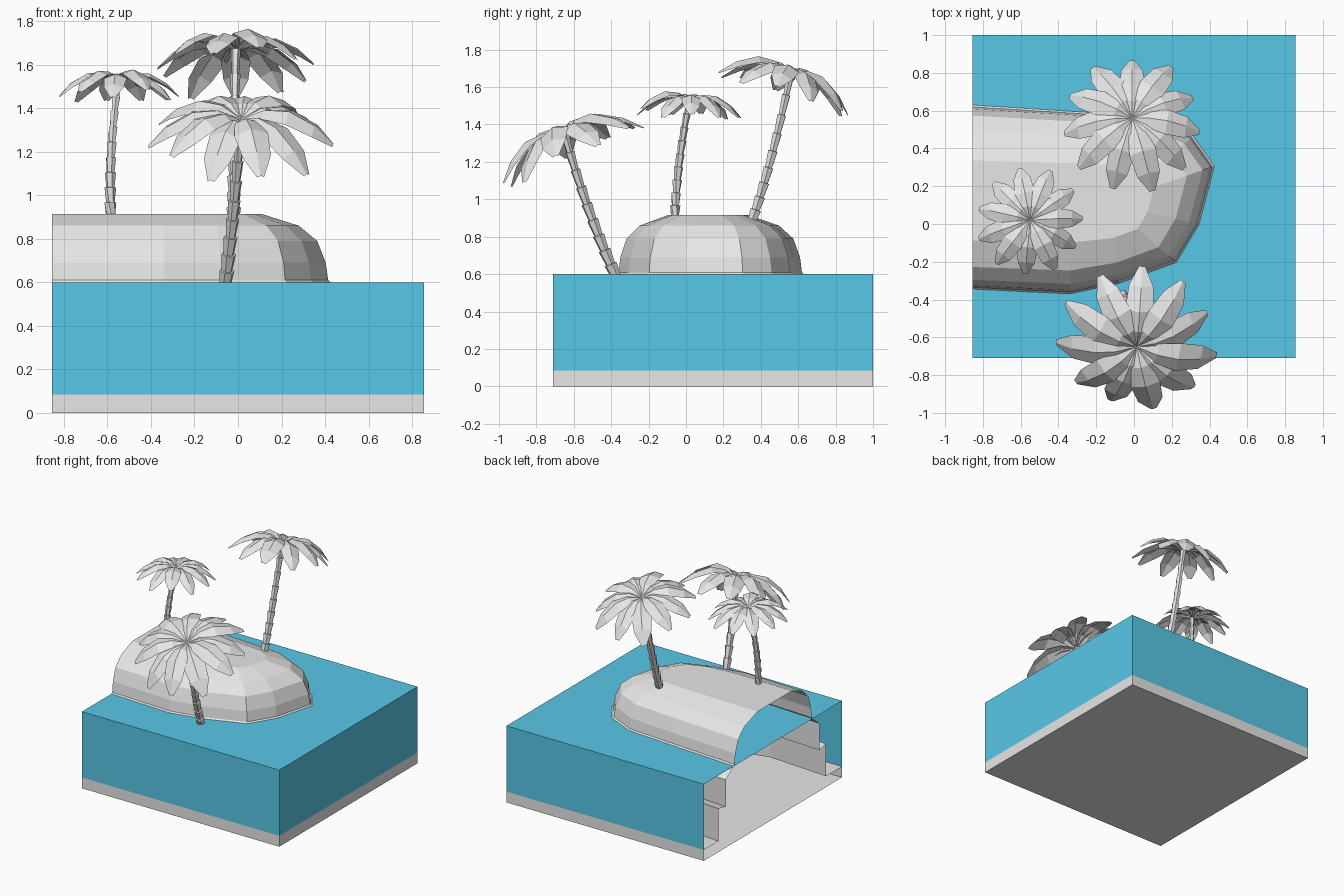
import bpy
import math
import random
from mathutils import Vector, Matrix

random.seed(4)
if "Cube" in bpy.data.objects:
    bpy.data.objects.remove(bpy.data.objects["Cube"], do_unlink=True)


def make_material(name, rgb):
    mat = bpy.data.materials.new(name)
    mat.use_nodes = True
    mat.diffuse_color = (*rgb, 1)
    mat.node_tree.nodes["Principled BSDF"].inputs["Base Color"].default_value = (*rgb, 1)
    return mat


GREY = make_material("light grey", (0.8, 0.8, 0.8))
BLUE = make_material("water blue", (0.11, 0.66, 0.91))


def make_object(name, verts, faces, mat):
    mesh = bpy.data.meshes.new(name)
    mesh.from_pydata([tuple(v) for v in verts], [], faces)
    mesh.materials.append(mat)
    mesh.update()
    obj = bpy.data.objects.new(name, mesh)
    bpy.context.collection.objects.link(obj)
    return obj


def loft(name, rings, mat, closed=False, cap_start=False, cap_end=False):
    """Join equal rings of points with quads."""
    n = len(rings[0])
    verts = [p for ring in rings for p in ring]
    faces = []
    for r in range(len(rings) - 1):
        for i in range(n if closed else n - 1):
            j = (i + 1) % n
            faces.append((r * n + i, r * n + j, (r + 1) * n + j, (r + 1) * n + i))
    if cap_start:
        faces.append(tuple(reversed(range(n))))
    if cap_end:
        faces.append(tuple(range(len(verts) - n, len(verts))))
    return make_object(name, verts, faces, mat)


# Block dimensions
X, Y0, Y1 = 0.855, -0.71, 1.0
WATER, SEABED = 0.60, 0.085

# Island: shoreline shrunk towards a spine to make the dome and the shelves
shore = [(-X, -0.34), (-0.34, -0.365), (-0.08, -0.31), (0.22, -0.2), (0.34, 0.0),
         (0.42, 0.305), (0.31, 0.46), (0.1, 0.56), (-0.3, 0.59), (-X, 0.625)]
border = [(-X, Y0), (-0.3, Y0), (0.2, Y0), (X, Y0), (X, -0.1),
          (X, 0.4), (X, Y1), (0.3, Y1), (-0.3, Y1), (-X, Y1)]


def island_ring(z, inset):
    ring = []
    for x, y in shore:
        target_x = -X if x == -X else min(x, -0.14)
        ring.append((x + (target_x - x) * inset, y + (0.11 - y) * inset, z))
    return ring


profile = [(SEABED, -0.38), (0.34, -0.38), (0.32, -0.2), (0.53, -0.2), (WATER, -0.01),
           (0.61, 0.01), (0.69, 0.03), (0.79, 0.1), (0.86, 0.25), (0.915, 0.56)]
rings = [[(x, y, z) for x, y in border] for z in (0, SEABED)]
rings += [island_ring(z, inset) for z, inset in profile]
loft("island_and_seabed", rings, GREY, cap_start=True, cap_end=True)

# Water: top sheet and three walls, open on the cut side
corners = [(-X, Y0), (X, Y0), (X, Y1), (-X, Y1)]
loft("water", [[(x, y, z) for x, y in corners] for z in (SEABED, WATER)], BLUE, cap_end=True)


def trunk(name, base, mid, top, radius, segments=9, sides=6):
    """Stacked flared collars along a curved path."""
    base, mid, top = Vector(base), Vector(mid), Vector(top)

    def ring(t, r):
        centre = base * (1 - t) ** 2 + mid * 2 * t * (1 - t) + top * t * t
        tangent = (mid - base) * (1 - t) + (top - mid) * t
        turn = tangent.to_track_quat("Z", "Y")
        return [centre + turn @ Vector((r * math.cos(a), r * math.sin(a), 0))
                for a in (math.tau * k / sides for k in range(sides))]

    trunk_rings = [ring(0, radius * 1.35)]
    for s in range(segments):
        size = radius * (1 - 0.35 * s / segments)
        trunk_rings += [ring((s + 0.02) / segments, size * 0.8), ring((s + 1) / segments, size * 1.08)]
    loft(name, trunk_rings, GREY, closed=True, cap_end=True)


# Leaf stations: distance, height and half width, relative to leaf length
LEAF = [(0.0, 0.0, 0.03), (0.25, 0.11, 0.13), (0.52, 0.1, 0.19),
        (0.8, -0.06, 0.16), (1.0, -0.27, 0.04)]


def crown(name, centre, length, lean, lean_angle, start, count=11):
    """Ring of arched, folded leaves, tipped over in the lean direction."""
    axis = Vector((0, 0, 1)).cross(Vector(lean))
    tilt = Matrix.Rotation(math.radians(lean_angle), 3, axis)
    verts, faces = [], []
    for k in range(count):
        turn = Matrix.Rotation(math.radians(start - 360 * k / count), 3, "Z")
        size = length * random.uniform(0.96, 1.06)
        droop = random.uniform(-0.05, 0.05) + (0.04 if k % 2 else -0.04)
        first = len(verts)
        for d, h, w in LEAF:
            for side in (-1, 0, 1):
                p = Vector((d, side * w, h + droop * d - abs(side) * w * 0.38)) * size
                verts.append(Vector(centre) + tilt @ turn @ p)
        for s in range(len(LEAF) - 1):
            for c in (0, 1):
                a = first + s * 3 + c
                faces.append((a, a + 3, a + 4, a + 1))
    make_object(name, verts, faces, GREY)


# Palms: trunk base, bend, top, thickness, leaf length, lean, lean angle, first leaf
palms = {
    "front": ((-0.06, -0.37, 0.58), (-0.02, -0.52, 0.9), (0.015, -0.65, 1.35),
              0.033, 0.41, (0, -1, 0), 24, 86),
    "side": ((-0.585, -0.06, 0.9), (-0.595, -0.05, 1.2), (-0.55, 0.02, 1.53),
             0.026, 0.275, (0, 1, 0), 3, 101),
    "back": ((-0.02, 0.35, 0.88), (-0.02, 0.45, 1.15), (-0.01, 0.56, 1.67),
             0.031, 0.365, (0, 1, 0), 17, 90),
}
for key, (base, mid, top, radius, length, lean, angle, start) in palms.items():
    trunk(key + "_palm_trunk", base, mid, top, radius)
    crown(key + "_palm_leaves", top, length, lean, angle, start)
